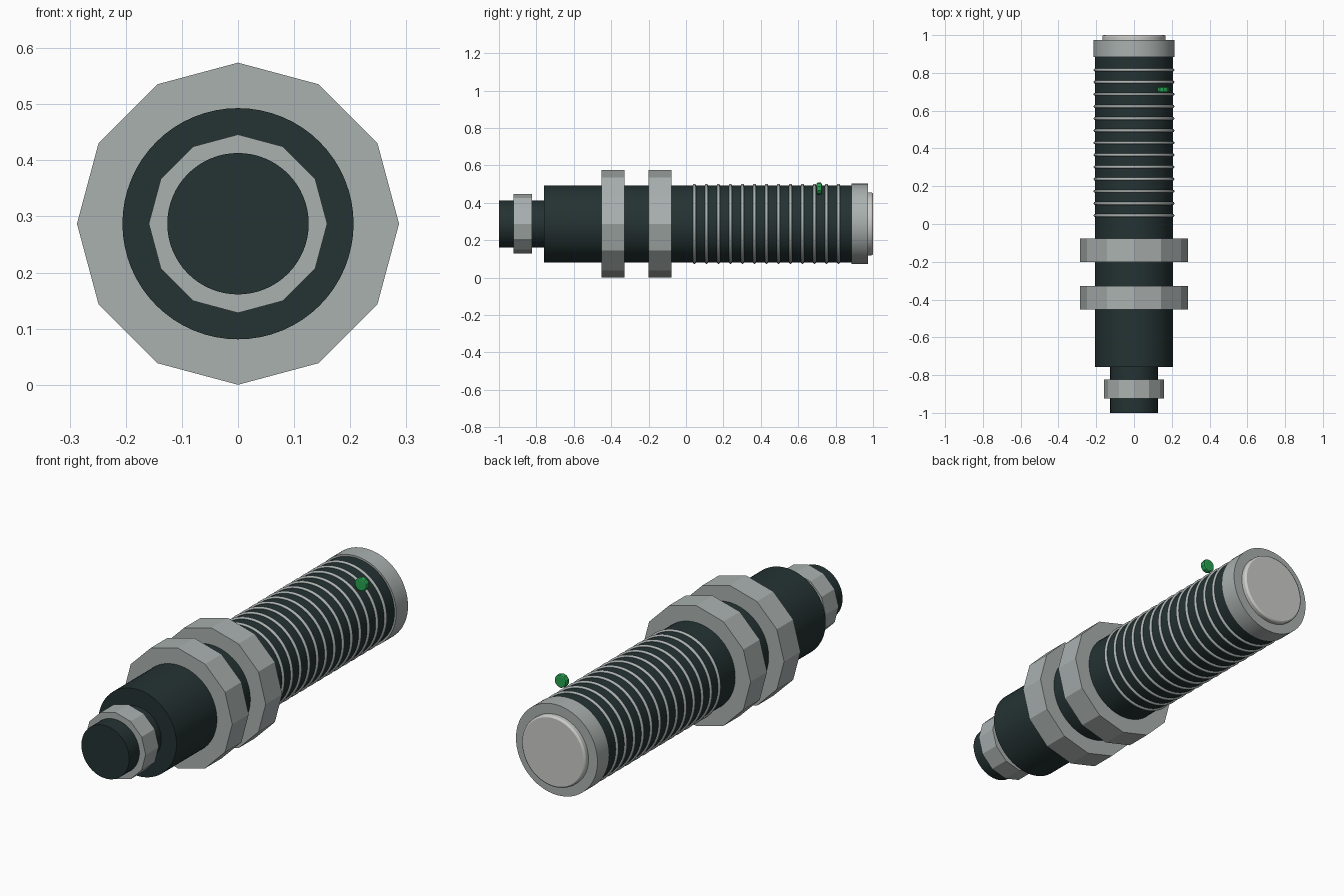
import bpy
import math

if "Cube" in bpy.data.objects:
    bpy.data.objects.remove(bpy.data.objects["Cube"])

CZ = 0.287  # height of the long axis


def material(name, rgb):
    m = bpy.data.materials.new(name)
    m.diffuse_color = (*rgb, 1.0)
    m.use_nodes = True
    m.node_tree.nodes["Principled BSDF"].inputs["Base Color"].default_value = m.diffuse_color
    return m


DARK = material("dark_green_grey", (0.018, 0.032, 0.032))
METAL = material("metal_grey", (0.40, 0.44, 0.43))
LIGHT = material("light_grey", (0.60, 0.61, 0.59))
GREEN = material("lamp_green", (0.02, 0.36, 0.08))


def finish(ob, name, mat, smooth):
    ob.name = name
    ob.data.materials.append(mat)
    if smooth:
        bpy.ops.object.shade_smooth_by_angle(angle=math.radians(29))
    return ob


def cyl(name, r, y0, y1, mat, sides=64, bevel=0.0, x=0.0, z=CZ):
    """Cylinder lying along y, from y0 to y1, with a corner at the top."""
    bpy.ops.mesh.primitive_cylinder_add(
        vertices=sides, radius=r, depth=y1 - y0,
        location=(x, (y0 + y1) / 2, z), rotation=(math.pi / 2, 0, 0))
    ob = finish(bpy.context.object, name, mat, sides > 16)
    if bevel:
        b = ob.modifiers.new("bevel", "BEVEL")
        b.width = bevel
        b.segments = 2
        b.limit_method = 'ANGLE'
        b.angle_limit = math.radians(50)
    return ob


# Main barrel and cable end
cyl("barrel", 0.206, -0.758, 0.89, DARK)
cyl("cable_end", 0.126, -1.0, -0.75, DARK)

# Twelve-sided nuts and collar
cyl("front_nut", 0.287, -0.453, -0.329, METAL, 12)
cyl("rear_nut", 0.287, -0.201, -0.077, METAL, 12)
cyl("collar", 0.159, -0.923, -0.824, METAL, 12)

# Sensing head with its raised face
cyl("head_cap", 0.215, 0.885, 0.974, METAL)
cyl("head_face", 0.168, 0.96, 1.0, LIGHT, bevel=0.008)

# Thread rings
for i in range(13):
    bpy.ops.mesh.primitive_torus_add(
        major_radius=0.206, minor_radius=0.008, major_segments=64, minor_segments=10,
        location=(0, 0.045 + i * 0.0642, CZ), rotation=(math.pi / 2, 0, 0))
    ob = finish(bpy.context.object, f"thread_ring_{i + 1}", METAL, False)
    bpy.ops.object.shade_smooth()

# Small indicator lamp
cyl("indicator_lamp", 0.032, 0.698, 0.726, GREEN, 10, bevel=0.007, x=0.156, z=0.476)
